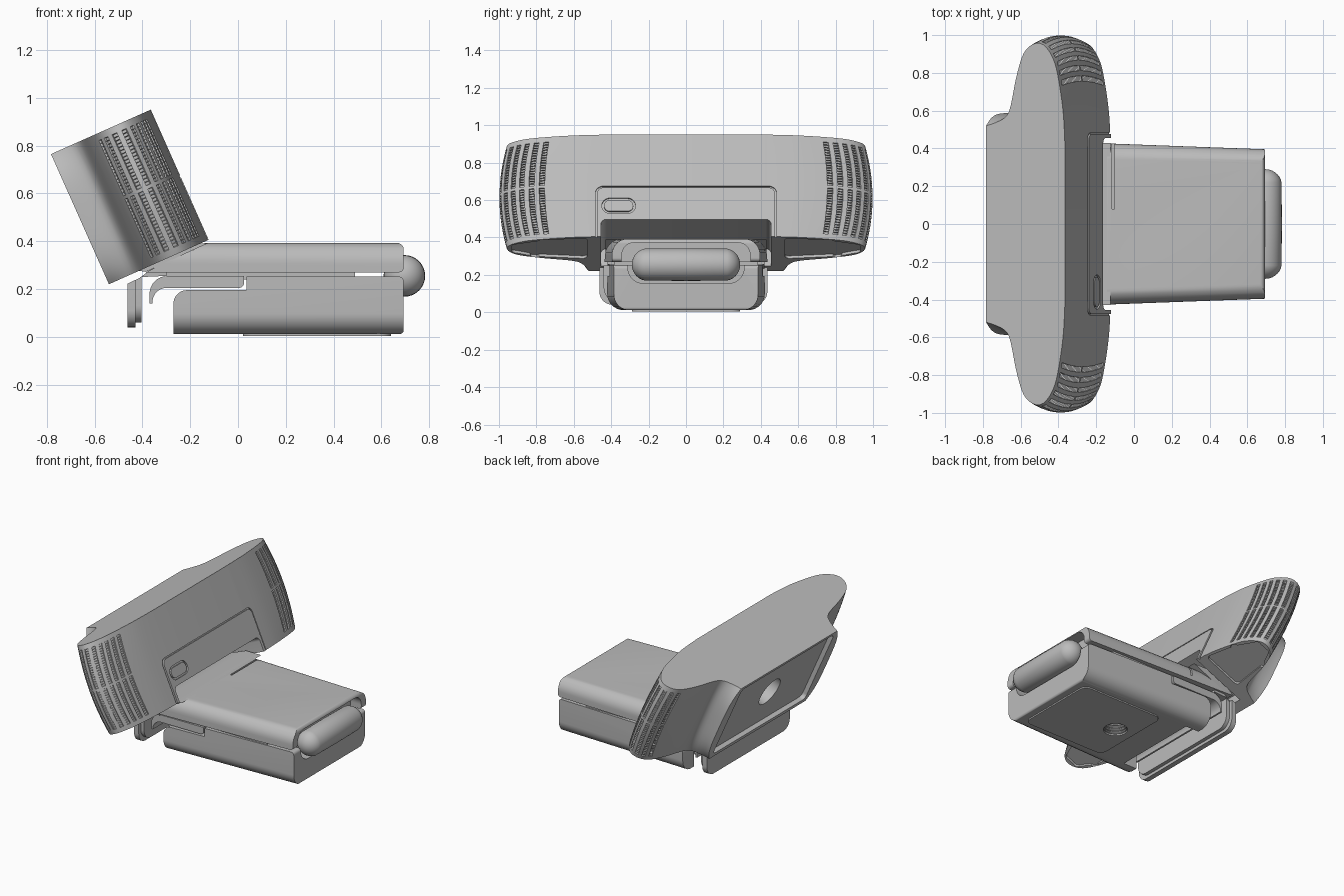
import bpy, bmesh, math
from mathutils import Matrix, Vector

cube = bpy.data.objects.get("Cube")
if cube:
    bpy.data.objects.remove(cube)

grey = bpy.data.materials.new("plain_grey")
grey.use_nodes = True
grey.diffuse_color = (0.5, 0.5, 0.5, 1)
grey.node_tree.nodes["Principled BSDF"].inputs["Base Color"].default_value = (0.5, 0.5, 0.5, 1)

H, DEPTH = 0.596, 0.457                     # head height and depth
TILT = Matrix.Translation((-0.54, 0, 0.22)) @ Matrix.Rotation(-math.radians(24), 4, 'Y')


def make(name, bm, matrix=None):
    bmesh.ops.recalc_face_normals(bm, faces=bm.faces)
    mesh = bpy.data.meshes.new(name)
    bm.to_mesh(mesh)
    bm.free()
    mesh.materials.append(grey)
    ob = bpy.data.objects.new(name, mesh)
    if matrix:
        mesh.transform(matrix)
    bpy.context.collection.objects.link(ob)
    return ob


def rounded(pts, radii, steps=7):
    """Polygon with each corner rounded by its own radius."""
    out, n = [], len(pts)
    for i, r in enumerate(radii):
        p, a, b = (Vector(pts[k % n]) for k in (i, i - 1, i + 1))
        if r == 0:
            out.append(p)
            continue
        s, e = p + (a - p).normalized() * r, p + (b - p).normalized() * r
        c = s + e - p
        for k in range(steps + 1):
            d = s.lerp(e, k / steps) - c
            out.append(c + d.normalized() * r)
    return out


def rect(a0, b0, a1, b1, low=0, high=0):
    return rounded([(a0, b0), (a1, b0), (a1, b1), (a0, b1)], [low, low, high, high])


def prism(name, pts, axis, lo, hi, matrix=None):
    place = {'x': lambda a, b, t: (t, a, b), 'y': lambda a, b, t: (a, t, b),
             'z': lambda a, b, t: (a, b, t)}[axis]
    bm = bmesh.new()
    rings = [[bm.verts.new(place(p[0], p[1], t)) for p in pts] for t in (lo, hi)]
    for ring in rings:
        bm.faces.new(ring)
    for i in range(len(pts)):
        bm.faces.new((rings[0][i - 1], rings[0][i], rings[1][i], rings[1][i - 1]))
    return make(name, bm, matrix)


def barrel(name, r, length, axis, centre, matrix=Matrix()):
    pts = [(r * math.cos(i * math.tau / 40), r * math.sin(i * math.tau / 40)) for i in range(40)]
    return prism(name, pts, axis, -length / 2, length / 2, matrix @ Matrix.Translation(centre))


def combine(ob, other, operation='DIFFERENCE'):
    other.hide_render = True
    mod = ob.modifiers.new(operation, 'BOOLEAN')
    mod.operation, mod.object, mod.solver = operation, other, 'EXACT'
    bpy.context.view_layer.objects.active = ob
    bpy.ops.object.modifier_apply(modifier=mod.name)
    bpy.data.objects.remove(other)


def taper(ob):
    for v in ob.data.vertices:
        v.co.y *= 1 - 0.07 * (v.co.x + 0.1) / 0.8


# Head outline: half profile (depth, y), smoothed and evenly resampled
key = [(0, 0.52), (0.05, 0.535), (0.11, 0.565), (0.14, 0.62), (0.175, 0.78), (0.215, 0.9),
       (0.27, 0.952), (0.33, 0.95), (0.38, 0.89), (0.412, 0.8), (0.445, 0.6), (DEPTH, 0.4)]
key = [Vector(k) for k in key]
dense = []
for i in range(len(key) - 1):
    p0, p1, p2, p3 = key[max(i - 1, 0)], key[i], key[i + 1], key[min(i + 2, len(key) - 1)]
    for k in range(30):
        t = k / 30
        dense.append(0.5 * (2 * p1 + (p2 - p0) * t + (2 * p0 - 5 * p1 + 4 * p2 - p3) * t * t
                            + (3 * p1 - p0 - 3 * p2 + p3) * t ** 3))
half, run = [dense[0]], 0
for a, b in zip(dense, dense[1:]):
    run += (b - a).length
    if run > 0.022:
        half.append(b)
        run = 0
half.append(key[-1])
outline = half + [Vector((p.x, -p.y)) for p in reversed(half)]

# Head body with barrelled ends
bm = bmesh.new()
LEVELS = 40
rings = []
for j in range(LEVELS + 1):
    t = 2 * j / LEVELS - 1
    ring = []
    for p in outline:
        front = max(0, 1 - p.x / 0.14)
        grow = min(1, max(0, (abs(p.y) - 0.45) / 0.4))
        push = 0.04 * grow * (1 - t * t) + 0.06 * front * (1 - t ** 4)
        ring.append(bm.verts.new((p.x, p.y + math.copysign(push, p.y), H * j / LEVELS)))
    rings.append(ring)
bm.faces.new(rings[0])
bm.faces.new(rings[-1])
holes = []
N = len(outline)
for j in range(LEVELS):
    for i in range(N):
        k = (i + 1) % N
        f = bm.faces.new((rings[j][i], rings[j][k], rings[j + 1][k], rings[j + 1][i]))
        mid = (outline[i] + outline[k]) / 2
        strip = min(i, N - 2 - i)
        if abs(mid.y) > 0.73 and mid.x > 0.2 and strip % 2 and 1 < j < LEVELS - 2 and j != LEVELS // 2:
            holes.append(f)
# Perforated grilles at both ends
bmesh.ops.recalc_face_normals(bm, faces=bm.faces)
bmesh.ops.inset_individual(bm, faces=holes, thickness=0.0025, depth=-0.008)
head = make("head", bm, TILT)

# Recesses in the head: back panel, lens panel, end pads, hinge slot
combine(head, prism("cut", rect(-0.485, -0.1, 0.485, 0.295, 0, 0.04), 'x', 0.445, 0.6, TILT))
combine(head, prism("cut", rect(-0.5, 0.03, 0.5, 0.575, 0.03, 0.03), 'x', -0.1, 0.03, TILT))
pad = [(0.165, 0.53), (0.435, 0.53), (0.405, 0.76), (0.345, 0.93), (0.25, 0.93), (0.195, 0.81)]
for s in (1, -1):
    pts = rounded([(u, s * y) for u, y in pad], [0.025] * 6)
    combine(head, prism("cut", pts, 'z', -0.1, 0.015, TILT))
panel = prism("back_panel", rect(-0.476, 0, 0.476, 0.286, 0, 0.035), 'x', 0.437, DEPTH, TILT)
for ob in (head, panel):
    combine(ob, prism("cut", rect(-0.455, -0.1, 0.455, 0.1, 0, 0.03), 'x', 0.07, 0.6, TILT))

# Button set in the back panel
combine(panel, prism("cut", rect(-0.45, 0.135, -0.27, 0.225, 0.044, 0.044), 'x', 0.447, 0.6, TILT))
prism("button", rect(-0.438, 0.147, -0.282, 0.213, 0.032, 0.032), 'x', 0.437, DEPTH, TILT)

# Deep round lens well
combine(head, barrel("cut", 0.1, 0.5, 'x', (0, 0, 0.3), TILT))

# Upper clip shell, with a tongue reaching into the hinge slot
side = rounded([(-0.385, 0.27), (0.693, 0.27), (0.693, 0.392), (-0.14, 0.392)], [0, 0.02, 0.025, 0])
upper = prism("upper_clip", rect(-0.425, 0.2, 0.425, 0.392, 0, 0.085), 'x', -0.5, 0.8)
combine(upper, prism("cut", side, 'y', -0.6, 0.6), 'INTERSECT')
combine(upper, prism("cut", rect(-0.37, 0.2, 0.37, 0.372, 0, 0.07), 'x', 0.61, 0.9))
combine(upper, prism("cut", rect(-0.116, 0.08, -0.104, 0.6), 'z', 0.3, 0.6))
taper(upper)
tongue = [(-0.125, 0.39), (-0.24, 0.39), (-0.38, 0.335), (-0.44, 0.28), (-0.385, 0.272), (-0.14, 0.385)]
prism("hinge_tongue", tongue, 'y', -0.43, 0.43)

# Lower clip body, notched at its inner end
side = rounded([(-0.27, 0.012), (0.693, 0.012), (0.693, 0.252), (0.035, 0.252), (0.035, 0.195),
                (-0.27, 0.195)], [0, 0.015, 0.02, 0, 0, 0.055])
lower = prism("lower_clip", rect(-0.415, 0.012, 0.415, 0.3, 0.085, 0), 'x', -0.5, 0.8)
combine(lower, prism("cut", side, 'y', -0.6, 0.6), 'INTERSECT')
taper(lower)
combine(lower, prism("cut", rect(-0.31, 0.155, 0.31, 0.4, 0.08, 0), 'x', 0.6, 0.9))
combine(lower, prism("cut", rect(-0.4, -0.3, -0.17, 0.3), 'z', -0.1, 0.3))
prism("clip_spacer", rect(-0.3, 0.24, 0.49, 0.28), 'y', -0.385, 0.385)

# Curved strip under the upper shell
hook = rounded([(-0.37, 0.14), (-0.358, 0.14), (-0.358, 0.205), (0.025, 0.205), (0.025, 0.255),
                (-0.37, 0.255)], [0, 0, 0.06, 0.02, 0, 0.075])
prism("hook_strip", hook, 'y', -0.41, 0.41)

# Front lip that hangs over the screen edge, in two layers
for name, x0, x1, y0, y1, z0, z1 in (("lip_outer", -0.463, -0.428, -0.463, 0.435, 0.04, 0.222),
                                     ("lip_inner", -0.43, -0.403, -0.44, 0.412, 0.06, 0.237)):
    lip = prism(name, rect(y0, z0, y1, 0.4, 0.07, 0), 'x', x0, x1)
    top = [(x0, 0), (x1, 0), (x1, z1 + (x1 - x0) * 0.5), (x0, z1)]
    combine(lip, prism("cut", top, 'y', -0.6, 0.6), 'INTERSECT')
prism("lip_bridge", [(-0.44, 0.225), (-0.405, 0.25), (-0.3, 0.255), (-0.3, 0.3), (-0.36, 0.285)],
      'y', -0.42, 0.42)

# Rounded end pivot
bm = bmesh.new()
bmesh.ops.create_uvsphere(bm, u_segments=32, v_segments=16, radius=0.087)
for v in bm.verts:
    if abs(v.co.z) > 1e-4:
        v.co.z += math.copysign(0.203, v.co.z)
make("end_pivot", bm, Matrix.Translation((0.696, 0, 0.255)) @ Matrix.Rotation(math.pi / 2, 4, 'X'))

# Base pad with threaded socket
pad = prism("base_pad", rounded([(0.02, -0.29), (0.64, -0.29), (0.64, 0.29), (0.02, 0.29)],
                                [0.05] * 4), 'z', 0.003, 0.02)
for ob in (pad, lower):
    combine(ob, barrel("cut", 0.075, 0.2, 'z', (0.15, 0, 0)))
for i in range(4):
    bpy.ops.mesh.primitive_torus_add(major_radius=0.073, minor_radius=0.008, major_segments=32,
                                     minor_segments=8, location=(0.15, 0, 0.02 + i * 0.02))
    ring = bpy.context.object
    ring.name = "socket_thread_%d" % (i + 1)
    ring.data.materials.append(grey)

# Smooth shading with crisp edges
bpy.ops.object.select_all(action='DESELECT')
for ob in bpy.context.scene.objects:
    if ob.type == 'MESH':
        ob.select_set(True)
        bpy.context.view_layer.objects.active = ob
bpy.ops.object.shade_smooth_by_angle(angle=math.radians(30))
